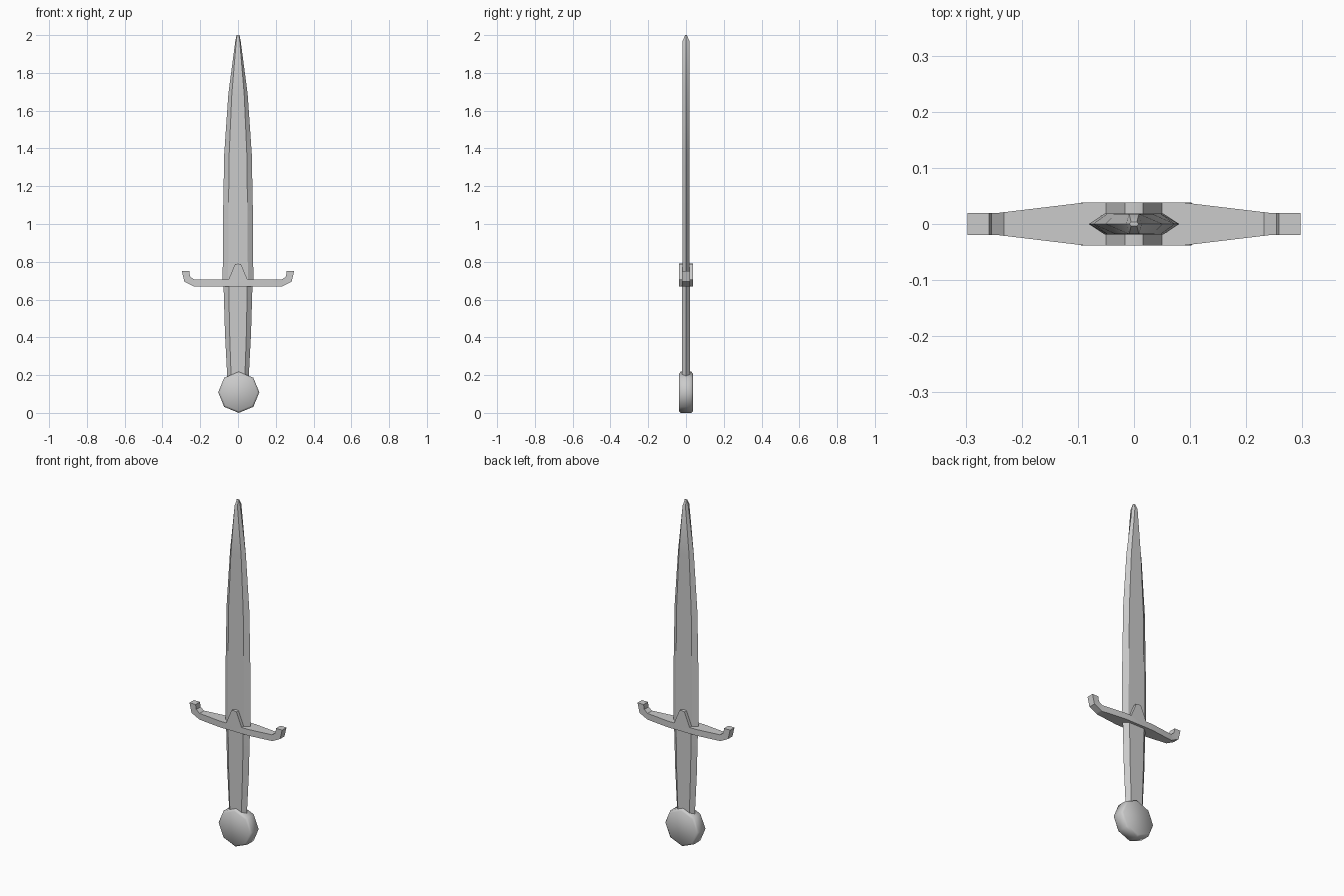
import bpy, bmesh, math

if "Cube" in bpy.data.objects:
    bpy.data.objects.remove(bpy.data.objects["Cube"])


def finish(bm, name, angle=30):
    bmesh.ops.recalc_face_normals(bm, faces=bm.faces[:])
    mesh = bpy.data.meshes.new(name)
    bm.to_mesh(mesh)
    bm.free()
    obj = bpy.data.objects.new(name, mesh)
    bpy.context.collection.objects.link(obj)
    bpy.ops.object.select_all(action='DESELECT')
    obj.select_set(True)
    bpy.context.view_layer.objects.active = obj
    bpy.ops.object.shade_smooth_by_angle(angle=math.radians(angle))
    return obj


def loft(name, sections):
    """Flattened eight-point section lofted upward: (z, half width, half depth)."""
    bm = bmesh.new()
    rings = []
    for z, w, d in sections:
        f = w * 0.64
        pts = [(w, 0), (f, d), (0, d), (-f, d), (-w, 0), (-f, -d), (0, -d), (f, -d)]
        rings.append([bm.verts.new((x, y, z)) for x, y in pts])
    for a, b in zip(rings, rings[1:]):
        for i in range(8):
            j = (i + 1) % 8
            bm.faces.new((a[i], a[j], b[j], b[i]))
    bm.faces.new(rings[0])
    bm.faces.new(rings[-1])
    return finish(bm, name)


def extrude_profile(points, depth):
    bm = bmesh.new()
    face = bm.faces.new([bm.verts.new((x, -depth, z)) for x, z in points])
    new = bmesh.ops.extrude_face_region(bm, geom=[face])['geom']
    for v in new:
        if isinstance(v, bmesh.types.BMVert):
            v.co.y = depth
    return bm


# Blade and grip
loft("blade", [(0.69, 0.081, 0.019), (1.0, 0.08, 0.019), (1.37, 0.073, 0.019),
               (1.69, 0.051, 0.018), (1.97, 0.014, 0.018), (2.0, 0.008, 0.004)])
loft("grip", [(0.19, 0.057, 0.022), (0.42, 0.069, 0.022), (0.69, 0.077, 0.022)])

# Crossguard: upturned ends, central peak, tapering depth
half = [(0.235, 0.67), (0.284, 0.695), (0.297, 0.75), (0.258, 0.75), (0.254, 0.722),
        (0.232, 0.706), (0.05, 0.706), (0.016, 0.787)]
profile = half + [(0, 0.79)] + [(-x, z) for x, z in reversed(half)]
bm = extrude_profile(profile, 0.038)
for x in (-0.24, -0.09, 0.09, 0.24):
    bmesh.ops.bisect_plane(bm, geom=bm.verts[:] + bm.edges[:] + bm.faces[:],
                           plane_co=(x, 0, 0), plane_no=(1, 0, 0))
for v in bm.verts:
    t = min(1, max(0, (abs(v.co.x) - 0.09) / 0.15))
    v.co.y = math.copysign(0.038 - 0.018 * t, v.co.y)
finish(bm, "crossguard")

# Octagonal disc pommel with softened rim
disc = [(0.004 + 0.109 * math.cos(i * math.pi / 4), 0.11 + 0.109 * math.sin(i * math.pi / 4))
        for i in range(8)]
bm = extrude_profile(disc, 0.038)
rim = [e for e in bm.edges if abs(e.verts[0].co.y - e.verts[1].co.y) < 1e-5]
bmesh.ops.bevel(bm, geom=rim, offset=0.01, segments=1, affect='EDGES')
low = min(v.co.z for v in bm.verts)
for v in bm.verts:
    v.co.z -= low
finish(bm, "pommel", 50)
